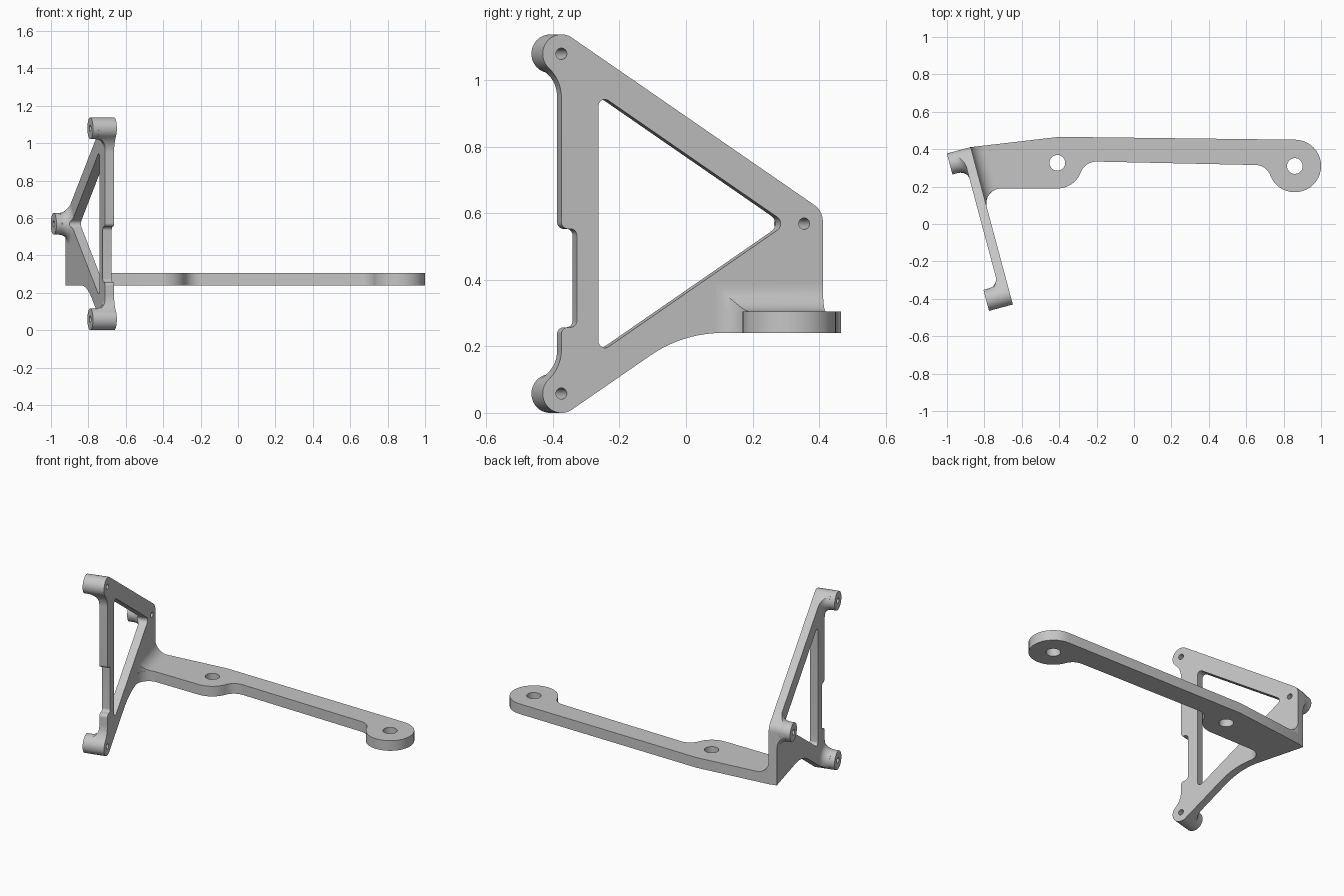
import bpy, bmesh, math
from mathutils import Vector

if "Cube" in bpy.data.objects:
    bpy.data.objects.remove(bpy.data.objects["Cube"])

grey = bpy.data.materials.new("plain grey")
grey.use_nodes = True
grey.diffuse_color = (0.56, 0.56, 0.56, 1)
grey.node_tree.nodes["Principled BSDF"].inputs["Base Color"].default_value = grey.diffuse_color

OUTER, INNER, BOSS_END = -0.737, -0.787, -0.869   # plate faces and boss ends, along the plate normal
HEIGHT, BOSS_R, FLARE = 1.137, 0.058, 0.05
ARM_LOW, ARM_TOP = 0.24, 0.305
TILT = math.radians(15)


def finish(name, bm):
    bmesh.ops.remove_doubles(bm, verts=bm.verts, dist=0.0005)
    bmesh.ops.recalc_face_normals(bm, faces=bm.faces)
    mesh = bpy.data.meshes.new(name)
    bm.to_mesh(mesh)
    bm.free()
    obj = bpy.data.objects.new(name, mesh)
    bpy.context.collection.objects.link(obj)
    mesh.materials.append(grey)
    return obj


def rounded(corners, steps=10):
    """Polygon whose corners (x, y, radius) are replaced by arcs."""
    out = []
    for i, (x, y, r) in enumerate(corners):
        p = Vector((x, y, 0))
        if r == 0:
            out.append(p)
            continue
        q, n = corners[i - 1], corners[(i + 1) % len(corners)]
        a = (Vector((q[0], q[1], 0)) - p).normalized()
        b = (Vector((n[0], n[1], 0)) - p).normalized()
        half = a.angle(b) / 2
        centre = p + (a + b).normalized() * r / math.sin(half)
        v0 = (p + a * r / math.tan(half) - centre).normalized()
        v1 = (p + b * r / math.tan(half) - centre).normalized()
        out += [centre + v0.slerp(v1, k / steps) * r for k in range(steps + 1)]
    # Drop points that nearly coincide with the one before
    return [p.to_2d() for i, p in enumerate(out) if (p - out[i - 1]).length > 0.0015]


def prism(name, outline, lo, hi, along_x):
    bm = bmesh.new()
    place = (lambda a, b: (lo, a, b)) if along_x else (lambda a, b: (a, b, lo))
    face = bm.faces.new([bm.verts.new(place(a, b)) for a, b in outline])
    ext = bmesh.ops.extrude_face_region(bm, geom=[face])["geom"]
    step = Vector((hi - lo, 0, 0) if along_x else (0, 0, hi - lo))
    bmesh.ops.translate(bm, vec=step, verts=[g for g in ext if isinstance(g, bmesh.types.BMVert)])
    # Extruding may drop the first cap, so close any open end
    bmesh.ops.holes_fill(bm, edges=[e for e in bm.edges if e.is_boundary], sides=0)
    return finish(name, bm)


def circle(cx, cy, r, n=48):
    return [(cx + r * math.cos(math.tau * k / n), cy + r * math.sin(math.tau * k / n)) for k in range(n)]


def boolean(obj, cutter, operation="DIFFERENCE"):
    mod = obj.modifiers.new("cut", "BOOLEAN")
    mod.operation, mod.solver, mod.object = operation, "EXACT", cutter
    bpy.context.view_layer.objects.active = obj
    bpy.ops.object.modifier_apply(modifier=mod.name)


def flare(name, s, z):
    """Disc that narrows in a concave curve from the plate to a boss."""
    bm = bmesh.new()
    arc = [k * math.pi / 16 for k in range(9)]
    profile = [(INNER + 0.01, BOSS_R + FLARE)]
    profile += [(INNER - FLARE * (1 - math.cos(a)), BOSS_R + 0.0005 + FLARE * (1 - math.sin(a))) for a in arc]
    rings = [[bm.verts.new((x, a, b)) for a, b in circle(s, z, r)] for x, r in profile]
    for lower, upper in zip(rings, rings[1:]):
        for k in range(len(lower)):
            bm.faces.new((lower[k - 1], lower[k], upper[k], upper[k - 1]))
    bm.faces.new(rings[0])
    bm.faces.new(rings[-1])
    return finish(name, bm)


# Outline of the tilted plate: lower boss lobe mirrored to the upper one
lobe = [(-0.172, 0, 0.0575), (-0.248, 0, 0.0575), (-0.248, 0.084, 0.0575), (-0.19, 0.137, 0.12)]
notch = [(-0.19, 0.257, 0.02), (-0.142, 0.257, 0.02), (-0.142, 0.553, 0.02), (-0.19, 0.553, 0.02)]
upper_lobe = [(s, HEIGHT - z, r) for s, z, r in reversed(lobe)]
back = [(0.623, 0.607, BOSS_R), (0.623, ARM_LOW, 0), (0.188, ARM_LOW, 0.4)]
outline = rounded(lobe + notch + upper_lobe + back)
window = rounded([(-0.0745, 0.178, 0.02), (0.511, 0.5685, 0.024), (-0.0745, 0.959, 0.02)])

plate = prism("triangular_plate", outline, INNER, OUTER, True)
clip = prism("flare_clip", outline, -0.95, -0.7, True)
opening = prism("window_cutter", window, -1.0, -0.6, True)
boolean(plate, opening)
boolean(clip, opening)
plate_parts, cutters = [plate], [clip, opening]

# Three bosses with flared roots and through holes
for label, s, z in (("lower", -0.19, 0.058), ("upper", -0.19, HEIGHT - 0.058), ("back", 0.565, 0.5685)):
    boss = prism(label + "_boss", circle(s, z, BOSS_R), BOSS_END, OUTER - 0.002, True)
    root = flare(label + "_boss_root", s, z)
    boolean(root, clip, "INTERSECT")
    drill = prism(label + "_drill", circle(s, z, 0.017, 24), -1.0, -0.6, True)
    for part in (plate, boss, root):
        boolean(part, drill)
    plate_parts += [boss, root]
    cutters.append(drill)

# Concave fillet between the arm top and the plate
R = 0.08
bm = bmesh.new()
rows = []
for k in range(13):
    a = k * math.pi / 24
    d, h = R * (1 - math.sin(a)), R * (1 - math.cos(a))
    front = 0.291 + math.sqrt(max(0, R * R - (R - d) ** 2))
    rear = 0.623 - 0.157 * d
    rows.append([bm.verts.new((OUTER + d, s, z)) for s, z in
                 ((front, ARM_TOP), (front, ARM_TOP + h), (rear, ARM_TOP + h), (rear, ARM_TOP))])
for p, q in zip(rows, rows[1:]):
    for j in range(4):
        bm.faces.new((p[j - 1], p[j], q[j], q[j - 1]))
bm.faces.new(rows[-1])
plate_parts.append(finish("arm_fillet", bm))

for part in plate_parts:
    part.rotation_euler.z = TILT

# Flat arm with two drilled pads
arm = prism("arm", rounded([
    (-0.873, 0.411, 0), (-0.40, 0.466, 0), (1.0, 0.449, 0.139), (1.0, 0.17, 0.139),
    (0.763, 0.17, 0.139), (0.708, 0.314, 0.083), (-0.262, 0.335, 0.089), (-0.317, 0.19, 0.134),
    (-0.814, 0.19, R), (-0.784, 0.078, 0), (-0.81, 0.08, 0), (-0.9, 0.4, 0)]),
    ARM_LOW, ARM_TOP, False)
for x, y in ((-0.41, 0.327), (0.86, 0.31)):
    drill = prism("pad_drill", circle(x, y, 0.042), 0, 1, False)
    boolean(arm, drill)
    cutters.append(drill)

for c in cutters:
    bpy.data.objects.remove(c)

# Smooth curved walls, crisp edges
bpy.ops.object.select_all(action="DESELECT")
for part in plate_parts + [arm]:
    part.select_set(True)
bpy.context.view_layer.objects.active = arm
bpy.ops.object.shade_smooth_by_angle(angle=math.radians(30))
